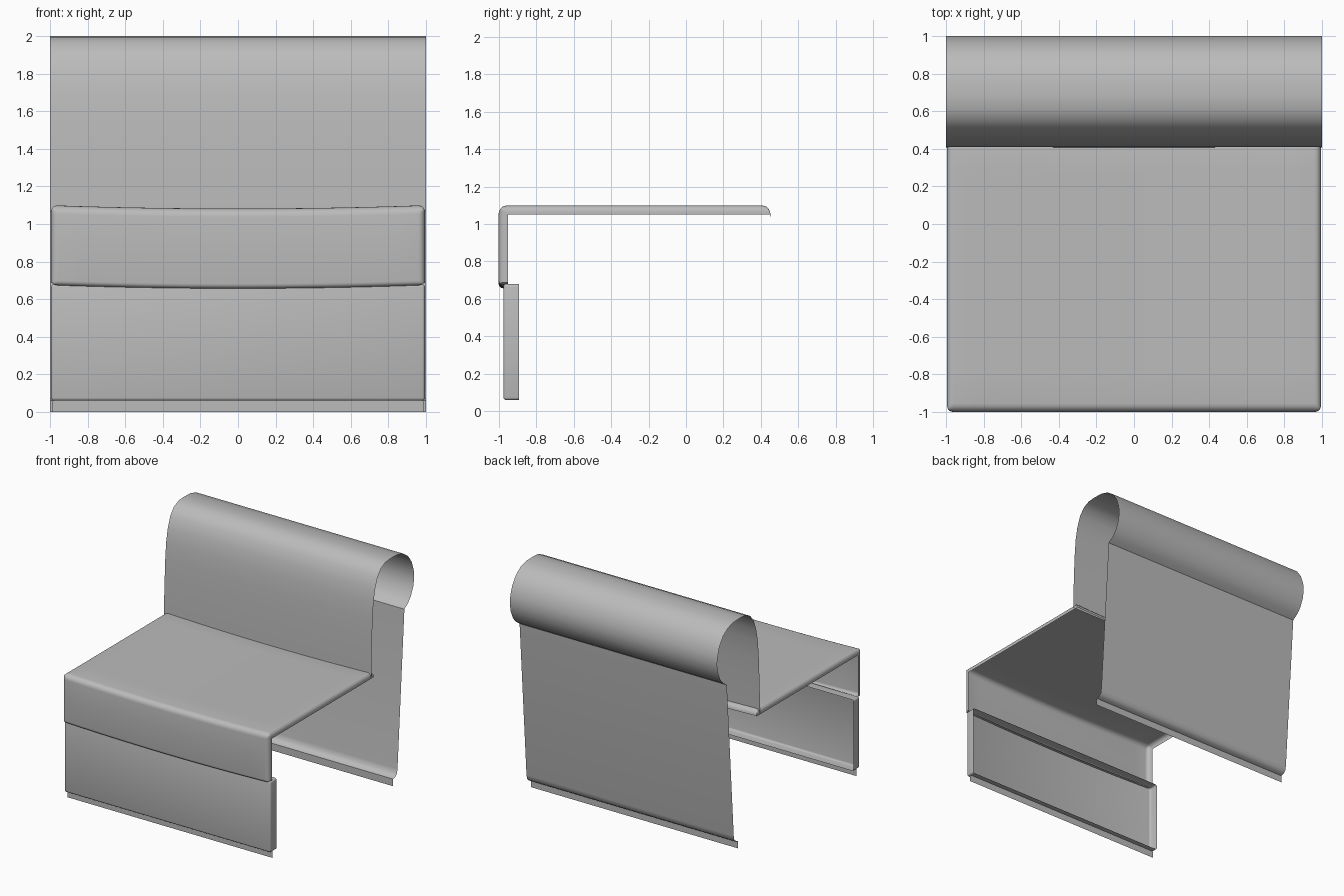
import bpy, bmesh, math

cube = bpy.data.objects.get("Cube")
if cube:
    bpy.data.objects.remove(cube, do_unlink=True)

grey = bpy.data.materials.new("upholstery_grey")
grey.use_nodes = True
COLOUR = (0.5, 0.5, 0.5, 1)
grey.diffuse_color = COLOUR
grey.node_tree.nodes["Principled BSDF"].inputs["Base Color"].default_value = COLOUR


def finish(name, bm, angle=40):
    mesh = bpy.data.meshes.new(name)
    bm.to_mesh(mesh)
    bm.free()
    mesh.materials.append(grey)
    obj = bpy.data.objects.new(name, mesh)
    bpy.context.collection.objects.link(obj)
    bpy.ops.object.select_all(action="DESELECT")
    obj.select_set(True)
    bpy.context.view_layer.objects.active = obj
    bpy.ops.object.shade_smooth_by_angle(angle=math.radians(angle))
    return obj


def skin(name, rows, angle=40):
    """Open sheet through rows of points."""
    bm = bmesh.new()
    grid = [[bm.verts.new(p) for p in row] for row in rows]
    for a, b in zip(grid, grid[1:]):
        for i in range(len(a) - 1):
            bm.faces.new((a[i], a[i + 1], b[i + 1], b[i]))
    return finish(name, bm, angle)


def arc(cy, cz, r, start, end, steps=5):
    angles = [math.radians(start + (end - start) * i / steps) for i in range(steps + 1)]
    return [(cy + r * math.cos(a), cz + r * math.sin(a)) for a in angles]


# Backrest: one thin sheet with a rolled top and a tucked foot
back_profile = [
    (0.408, 1.065), (0.41, 1.2), (0.418, 1.4), (0.425, 1.55), (0.438, 1.7),
    (0.46, 1.81), (0.495, 1.905), (0.545, 1.965), (0.61, 1.995), (0.68, 2.0),
    (0.77, 1.997), (0.85, 1.975), (0.915, 1.93), (0.965, 1.86), (0.993, 1.78),
    (1.0, 1.71), (0.988, 1.64), (0.955, 1.565), (0.915, 1.52), (0.865, 1.485),
    (0.77, 0.13), (0.762, 0.09), (0.74, 0.07), (0.71, 0.062), (0.71, 0)]
skin("backrest_sheet", [[(x, y, z) for y, z in back_profile] for x in (1, -1)])

# Seat cover: top and front apron in one open shell with rounded lips
R, LIP, HALF = 0.035, 0.05, 0.995
seat_profile = arc(0.405, 1.055, 0.045, 0, 90)
seat_profile += [(0.41 - 0.95 * t / 10 * 1.4, 1.1) for t in range(1, 10)]
seat_profile += arc(-0.955, 1.055, 0.045, 90, 180)
seat_profile += [(-1, 0.9)] + arc(-0.975, 0.695, 0.025, 180, 270) + [(-0.95, 0.67)]

side = [(HALF, LIP)]
for i in range(6):
    a = math.radians(90 - 18 * i)
    side.append((HALF - R + R * math.sin(a), R * (1 - math.cos(a))))
middle = [((HALF - R) * (1 - i / 8), 0) for i in range(1, 16)]
columns = side + middle + [(-x, d) for x, d in reversed(side)]

seat_rows = []
for x, inset in columns:
    row = []
    sag = 0.018 * (1 - x * x)
    for y, z in seat_profile:
        yy = max(y, -1 + inset)
        zz = max(min(z, 1.1 - inset), 0.67 + min(inset, 0.012))
        row.append((x, yy, zz - sag + (0.005 if z < 0.75 else 0)))
    seat_rows.append(row)
skin("seat_cover", seat_rows, 50)

# Lower front panel: rounded tray, open at the back
bm = bmesh.new()
bmesh.ops.create_cube(bm, size=1)
for v in bm.verts:
    v.co.x *= 2 * HALF
    v.co.y = -0.975 if v.co.y < 0 else -0.89
    v.co.z = 0.06 if v.co.z < 0 else 0.68
bm.faces.ensure_lookup_table()
open_face = [f for f in bm.faces if f.normal.y > 0.9]
bmesh.ops.delete(bm, geom=open_face, context="FACES_ONLY")
rim = [e for e in bm.edges if not e.is_boundary]
bmesh.ops.bevel(bm, geom=rim, offset=0.016, segments=3, profile=0.5, affect="EDGES")
finish("front_panel", bm)

# Thin skirt hanging below the front panel
skin("front_skirt", [[(x, -0.935, 0.06), (x, -0.935, 0)] for x in (0.99, -0.99)])
